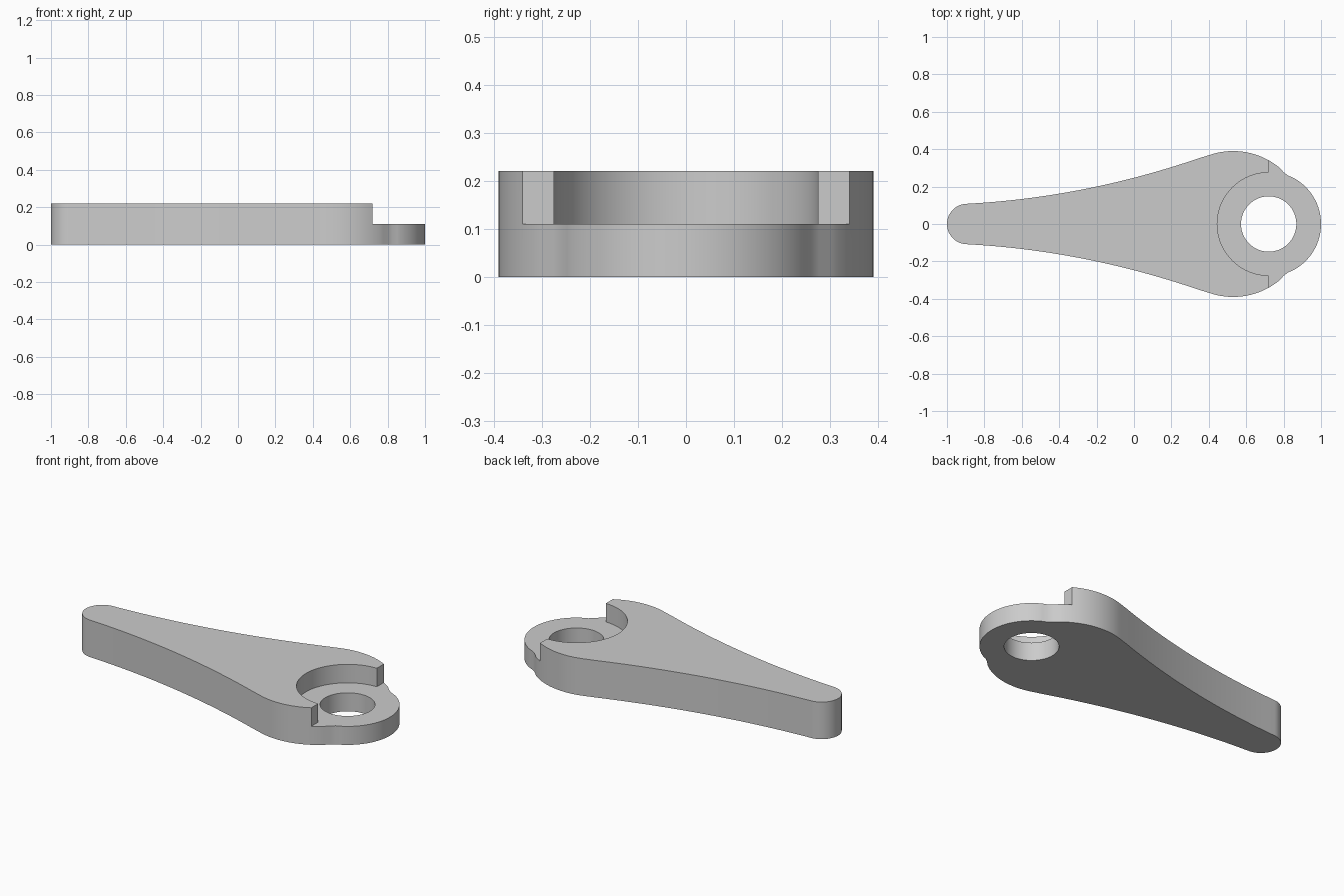
import bpy, bmesh
from math import cos, sin, pi, radians

cube = bpy.data.objects.get("Cube")
if cube:
    bpy.data.objects.remove(cube, do_unlink=True)

HEIGHT, LEDGE = 0.22, 0.11
EYE_X, NOSE_R, RECESS_R, HOLE_R = 0.72, 0.28, 0.275, 0.148
HEAD_X, HEAD_R = 0.53, 0.39
TIP_X, TIP_R = -0.892, 0.108

grey = bpy.data.materials.new("plain grey")
grey.use_nodes = True
grey.diffuse_color = (0.6, 0.6, 0.6, 1)
grey.node_tree.nodes["Principled BSDF"].inputs["Base Color"].default_value = (0.6, 0.6, 0.6, 1)


def arc(cx, r, start, end, steps):
    """Points on a circle centred on the x axis, angles in degrees."""
    angles = [radians(start + (end - start) * i / steps) for i in range(steps + 1)]
    return [(cx + r * cos(a), r * sin(a)) for a in angles]


def prism(name, outline, z0, z1):
    """Extrude a closed outline straight up from z0 to z1."""
    bm = bmesh.new()
    face = bm.faces.new([bm.verts.new((x, y, z0)) for x, y in outline])
    top = bmesh.ops.extrude_face_region(bm, geom=[face])["geom"]
    verts = [v for v in top if isinstance(v, bmesh.types.BMVert)]
    bmesh.ops.translate(bm, verts=verts, vec=(0, 0, z1 - z0))
    bmesh.ops.recalc_face_normals(bm, faces=bm.faces)
    mesh = bpy.data.meshes.new(name)
    bm.to_mesh(mesh)
    bm.free()
    mesh.materials.append(grey)
    obj = bpy.data.objects.new(name, mesh)
    bpy.context.collection.objects.link(obj)
    return obj


# Half outline: nose, small fillet, wide head, flaring handle, round tip
half = arc(EYE_X, NOSE_R, 0, 62.3, 16)
half += [(0.825, 0.258), (0.80, 0.277)]
half += arc(HEAD_X, HEAD_R, 51.1, 109.5, 18)
for i in range(1, 24):
    t = 1.3 * (1 - i / 24)
    half.append((t - 0.9, 0.108 + 0.05 * t + 0.1165 * t * t))
half += arc(TIP_X, TIP_R, 93, 180, 14)
outline = half + [(x, -y) for x, y in reversed(half[1:-1])]
lever = prism("lever_arm", outline, 0, HEIGHT)

# Cutters: the stepped recess around the eye, and the through hole
recess = arc(EYE_X, RECESS_R, 90, 270, 40)
recess += [(EYE_X, -0.5), (1.2, -0.5), (1.2, 0.5), (EYE_X, 0.5)]
cutters = [prism("recess_cutter", recess, LEDGE, 0.4),
           prism("hole_cutter", arc(EYE_X, HOLE_R, 0, 360, 64)[:-1], -0.1, 0.4)]

bpy.ops.object.select_all(action='DESELECT')
bpy.context.view_layer.objects.active = lever
lever.select_set(True)
for cutter in cutters:
    cutter.hide_render = True
    mod = lever.modifiers.new(cutter.name, 'BOOLEAN')
    mod.operation, mod.solver, mod.object = 'DIFFERENCE', 'EXACT', cutter
    bpy.ops.object.modifier_apply(modifier=mod.name)
    bpy.data.objects.remove(cutter, do_unlink=True)

bpy.ops.object.shade_smooth_by_angle(angle=radians(30))
